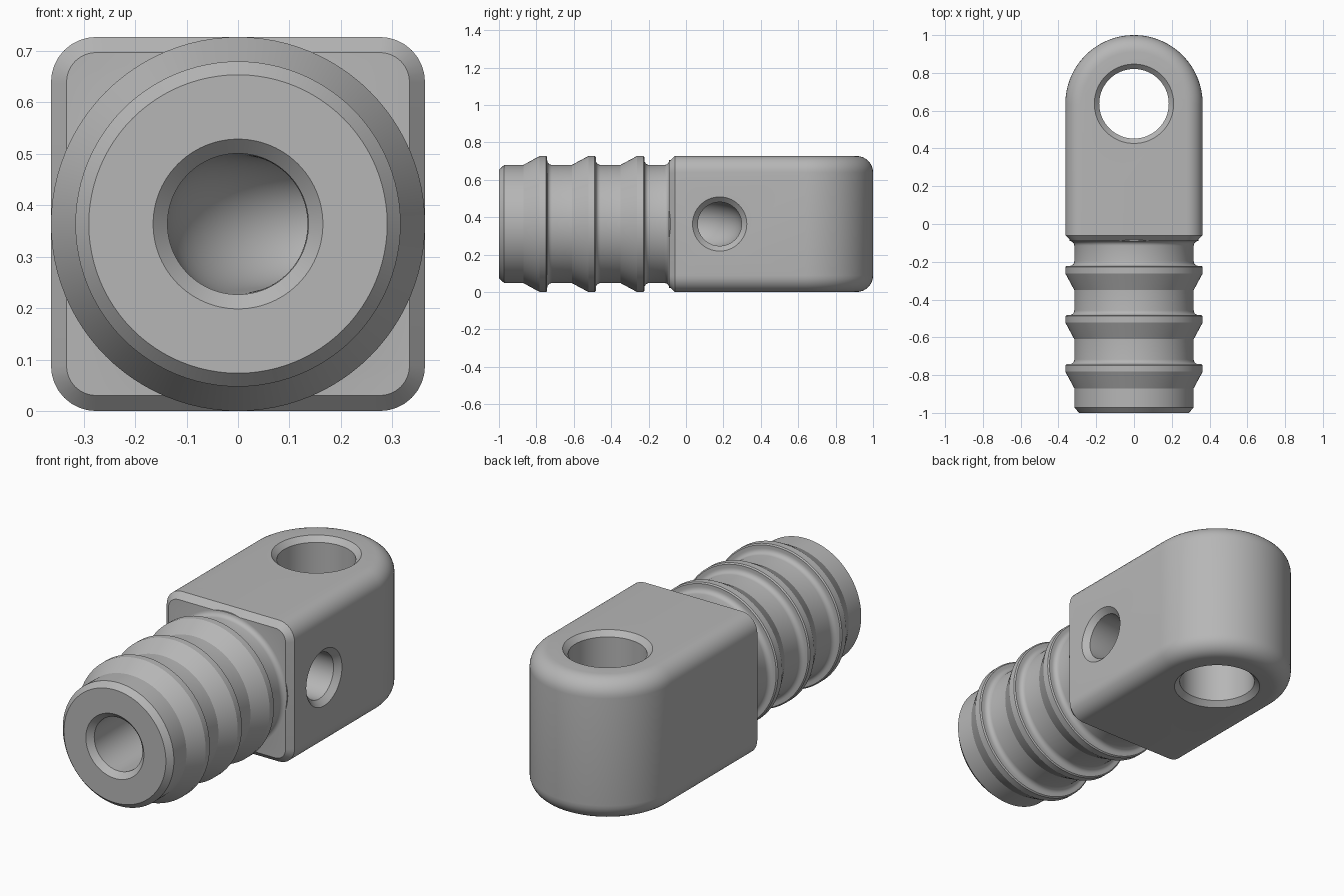
import bpy, bmesh
from math import pi, sin, cos
from mathutils import Vector

if "Cube" in bpy.data.objects:
    bpy.data.objects.remove(bpy.data.objects["Cube"])

HALF = 0.3635          # half width and half height of the block
EYE_Y = 1 - HALF       # centre of the rounded end
SIDES = 96
X, Y, Z = Vector((1, 0, 0)), Vector((0, 1, 0)), Vector((0, 0, 1))

grey = bpy.data.materials.new("plain grey")
grey.use_nodes = True
grey.diffuse_color = (0.47, 0.47, 0.47, 1)
grey.node_tree.nodes["Principled BSDF"].inputs["Base Color"].default_value = grey.diffuse_color


def make_object(name, bm):
    bmesh.ops.recalc_face_normals(bm, faces=bm.faces)
    mesh = bpy.data.meshes.new(name)
    bm.to_mesh(mesh)
    bm.free()
    mesh.materials.append(grey)
    obj = bpy.data.objects.new(name, mesh)
    bpy.context.collection.objects.link(obj)
    return obj


def tube(name, stations):
    """Closed round solid through (centre, direction, radius) stations."""
    bm = bmesh.new()
    rings = []
    for centre, along, radius in stations:
        u = X if abs(along.z) > 0.9 else along.cross(Z)
        w = along.cross(u)
        rings.append([bm.verts.new(centre + radius * (u * cos(a) + w * sin(a)))
                      for a in (2 * pi * i / SIDES for i in range(SIDES))])
    for a, b in zip(rings, rings[1:]):
        for i in range(SIDES):
            j = (i + 1) % SIDES
            bm.faces.new((a[i], a[j], b[j], b[i]))
    bm.faces.new(rings[0])
    bm.faces.new(rings[-1])
    return make_object(name, bm)


def combine(target, tool, operation):
    tool.hide_render = True
    mod = target.modifiers.new(operation.lower(), 'BOOLEAN')
    mod.operation, mod.solver, mod.object = operation, 'EXACT', tool
    graph = bpy.context.evaluated_depsgraph_get()
    mesh = bpy.data.meshes.new_from_object(target.evaluated_get(graph))
    target.modifiers.clear()
    target.data = mesh
    bpy.data.objects.remove(tool)


# Block with a half-round back end
FRONT = -0.09
outline = [(-HALF, FRONT), (HALF, FRONT)]
outline += [(HALF * cos(pi * i / 48), EYE_Y + HALF * sin(pi * i / 48)) for i in range(49)]
bm = bmesh.new()
base = bm.faces.new([bm.verts.new((x, y, 0)) for x, y in outline])
new = bmesh.ops.extrude_face_region(bm, geom=[base])["geom"]
bmesh.ops.translate(bm, vec=Z * 2 * HALF, verts=[v for v in new if isinstance(v, bmesh.types.BMVert)])
bmesh.ops.recalc_face_normals(bm, faces=bm.faces)

# Rounded top and bottom rims, then a flat chamfer round the front
rims = [e for e in bm.edges
        if abs(e.verts[0].co.z - e.verts[1].co.z) < 1e-4
        and max(v.co.y for v in e.verts) > FRONT + 0.01]
bmesh.ops.bevel(bm, geom=rims, offset=0.088, offset_type='OFFSET', segments=8,
                profile=0.5, affect='EDGES', clamp_overlap=False)
front_face = min(bm.faces, key=lambda f: f.calc_center_median().y)
bmesh.ops.bevel(bm, geom=list(front_face.edges), offset=0.03, offset_type='OFFSET',
                segments=1, affect='EDGES', clamp_overlap=False)
body = make_object("hose_fitting_body", bm)

# Barbed stem: chamfered nose, three barbs with filleted backs, filleted neck
CORE, FILLET = 0.316, 0.025
profile = [(-1, 0.29), (-0.972, CORE)]


def fillet(start, flip):
    arc = [k * pi / 10 for k in range(6)]
    points = [(start + FILLET * (1 - cos(a)), CORE + FILLET * (1 - sin(a))) for a in arc]
    return [(2 * start + FILLET - y, r) for y, r in reversed(points)] if flip else points


for k in range(3):
    y = -0.87 + 0.26 * k
    profile += [(y, CORE), (y + 0.088, HALF), (y + 0.122, HALF), (y + 0.128, HALF - 0.006)]
    profile += fillet(y + 0.128, False)
profile += fillet(FRONT - FILLET, True)
profile.append((FRONT + 0.04, CORE + FILLET))
stem = tube("barbed_stem", [(Y * y + Z * HALF, Y, r) for y, r in profile])
combine(body, stem, 'UNION')

# Bore: enters at the nose, bends and leaves through the left side
BEND, WIDE, NARROW = 0.18, 0.137, 0.117
path = [(Y * -1.02, Y, WIDE + 0.048), (Y * -0.972, Y, WIDE)]
for k in range(13):
    a = k * pi / 24
    path.append((Vector((BEND * (1 - cos(a)), BEND * sin(a), 0)),
                 Vector((sin(a), cos(a), 0)), WIDE + (NARROW - WIDE) * k / 12))
path += [(X * (HALF + d) + Y * BEND, X, NARROW + 0.028 + d) for d in (-0.028, 0.02)]
bore = tube("bore_cutter", [(p + Z * HALF, t, r) for p, t, r in path])
combine(body, bore, 'DIFFERENCE')

# Upright eye hole, countersunk on both faces
EYE, TOP = 0.184, 2 * HALF
levels = [(-0.02, EYE + 0.046), (0.026, EYE), (TOP - 0.026, EYE), (TOP + 0.02, EYE + 0.046)]
eye = tube("eye_cutter", [(Y * EYE_Y + Z * z, Z, r) for z, r in levels])
combine(body, eye, 'DIFFERENCE')

# Smooth curves, crisp edges
bpy.ops.object.select_all(action='DESELECT')
body.select_set(True)
bpy.context.view_layer.objects.active = body
bpy.ops.object.shade_smooth_by_angle(angle=0.38)
